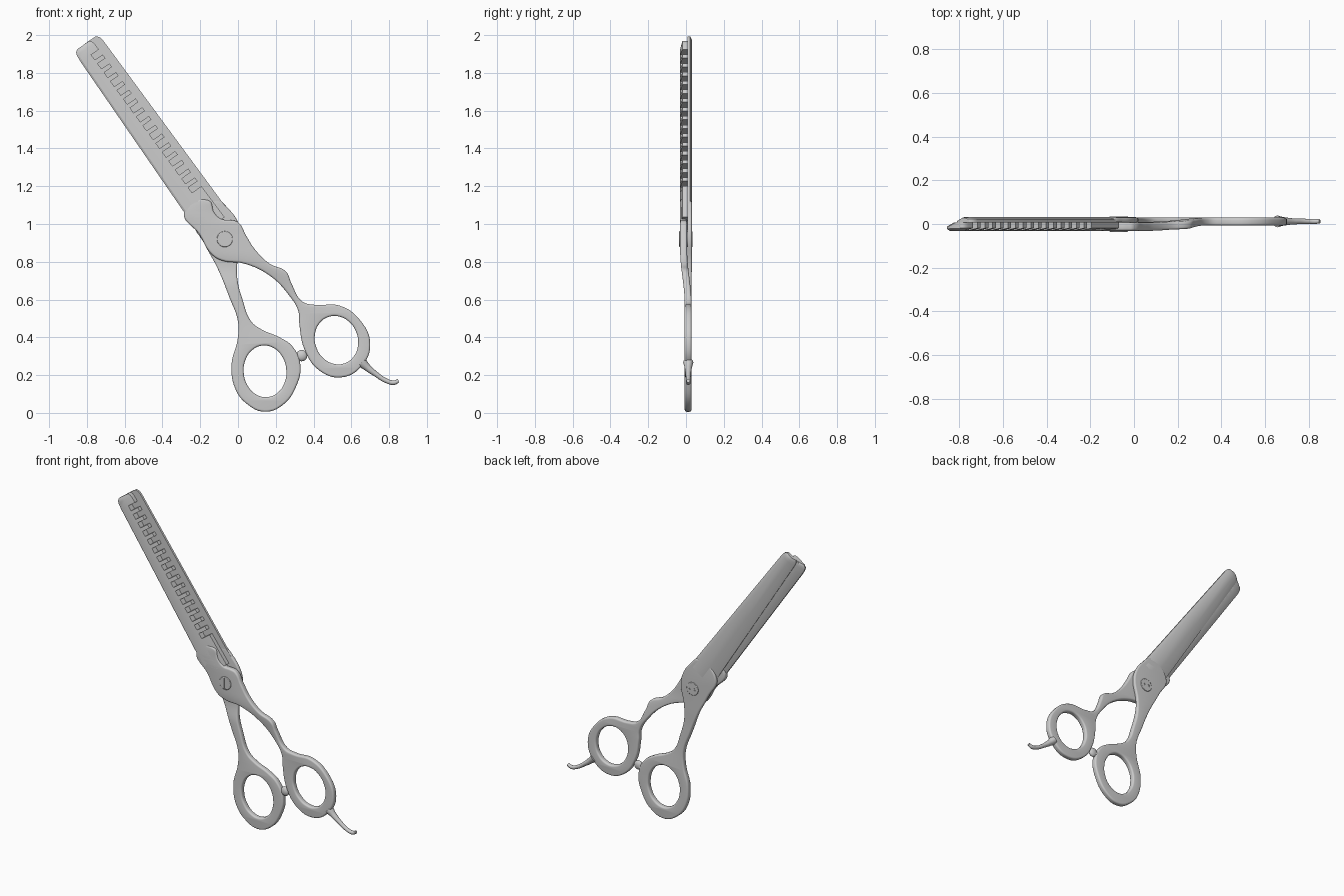
import bpy, bmesh, math
from mathutils import Vector

if "Cube" in bpy.data.objects:
    bpy.data.objects.remove(bpy.data.objects["Cube"])

U = Vector((-0.567, 0.824))      # along the blades, towards the tip
V = Vector((0.824, 0.567))       # across the blades, towards the right
S = Vector((-0.204, 0.944))      # spine start near the pivot
PIVOT = (-0.07, 0.92)


def finish(ob, angle=35):
    bpy.context.view_layer.objects.active = ob
    bpy.ops.object.select_all(action='DESELECT')
    ob.select_set(True)
    bpy.ops.object.shade_smooth_by_angle(angle=math.radians(angle))


def mesh_object(name, bm):
    bmesh.ops.remove_doubles(bm, verts=bm.verts, dist=0.0002)
    bmesh.ops.recalc_face_normals(bm, faces=bm.faces)
    me = bpy.data.meshes.new(name)
    bm.to_mesh(me)
    bm.free()
    ob = bpy.data.objects.new(name, me)
    bpy.context.collection.objects.link(ob)
    return ob


def mix(a, b, t):
    return a + (b - a) * t


def smooth(t):
    t = max(0.0, min(1.0, t))
    return t * t * (3 - 2 * t)


def ellipse(cx, cz, rx, rz, tilt, n=12):
    c, s = math.cos(tilt), math.sin(tilt)
    pts = []
    for i in range(n):
        a = math.tau * i / n
        x, z = rx * math.cos(a), rz * math.sin(a)
        pts.append((cx + x * c - z * s, cz + x * s + z * c))
    return pts


def handle(name, outline, hole, z_top, z_low, mid, half):
    """Filled outline with rounded rim, then bent in depth between z_top and z_low."""
    cu = bpy.data.curves.new(name, 'CURVE')
    cu.dimensions, cu.fill_mode = '2D', 'BOTH'
    cu.resolution_u = 6
    cu.extrude, cu.bevel_depth, cu.offset = 0.008, 0.011, -0.011
    cu.bevel_resolution = 3
    for pts in (outline, hole):
        sp = cu.splines.new('BEZIER')
        sp.bezier_points.add(len(pts) - 1)
        sp.use_cyclic_u = True
        for bp, p in zip(sp.bezier_points, pts):
            bp.co = (p[0], p[1], 0)
            bp.handle_left_type = bp.handle_right_type = 'AUTO'
    tmp = bpy.data.objects.new(name + "_curve", cu)
    bpy.context.collection.objects.link(tmp)
    dg = bpy.context.evaluated_depsgraph_get()
    me = bpy.data.meshes.new_from_object(tmp.evaluated_get(dg))
    bm = bmesh.new()
    bm.from_mesh(me)
    bpy.data.objects.remove(tmp)
    for v in bm.verts:
        x, z, d = v.co
        t = smooth((z_top - z) / (z_top - z_low))
        v.co = (x, mix(mid, 0.011, t) - d / 0.019 * mix(half, 0.018, t), z)
    finish(mesh_object(name, bm))


def loft(name, sections):
    """Each section is (s, [(w, y), ...]) along the blade axis."""
    bm = bmesh.new()
    rings = []
    for s, pts in sections:
        ring = []
        for w, y in pts:
            p = S + U * s + V * w
            ring.append(bm.verts.new((p.x, y, p.y)))
        rings.append(ring)
    n = len(rings[0])
    for a, b in zip(rings, rings[1:]):
        for i in range(n):
            bm.faces.new((a[i], a[(i + 1) % n], b[(i + 1) % n], b[i]))
    bm.faces.new(rings[0])
    bm.faces.new(rings[-1])
    finish(mesh_object(name, bm), 30)


# Front half: finger handle with its pivot plate
handle("finger_handle", [
    (-0.285, 1.066), (-0.155, 1.125), (-0.125, 1.06), (-0.087, 1.026), (-0.034, 1.02), (0, 1.01),
    (0.045, 0.935), (0.09, 0.865), (0.167, 0.79), (0.255, 0.747), (0.283, 0.685),
    (0.34, 0.59), (0.405, 0.572), (0.537, 0.568), (0.643, 0.495), (0.70, 0.362),
    (0.653, 0.246), (0.547, 0.188), (0.43, 0.225), (0.352, 0.336), (0.325, 0.468),
    (0.32, 0.537), (0.272, 0.62), (0.167, 0.727), (0.034, 0.79), (-0.087, 0.807),
    (-0.14, 0.84), (-0.204, 0.944)],
    ellipse(0.521, 0.385, 0.113, 0.13, math.radians(20)), 0.86, 0.58, -0.0125, 0.0185)

# Rear half: thumb handle with its pivot plate
handle("thumb_handle", [
    (-0.235, 1.03), (-0.11, 1.125), (-0.05, 1.08), (0, 1.01), (0.02, 0.93), (-0.003, 0.8),
    (-0.003, 0.706), (0.024, 0.6), (0.07, 0.484), (0.124, 0.442), (0.22, 0.4),
    (0.288, 0.352), (0.33, 0.257), (0.31, 0.145), (0.235, 0.04), (0.14, 0.006),
    (0.05, 0.045), (-0.013, 0.124), (-0.034, 0.257), (-0.002, 0.389), (0.0, 0.484),
    (-0.045, 0.61), (-0.108, 0.765), (-0.175, 0.89)],
    ellipse(0.143, 0.22, 0.113, 0.137, math.radians(5)), 0.79, 0.66, 0.019, 0.012)


# Front blade with comb teeth
def front_section(s, notch=False, inset0=0.0, inset1=0.0, thin=1.0):
    t = s / 1.15
    base, tip = mix(0.095, 0.062, t), mix(0.162, 0.115, t) - inset1
    if notch:
        tip = base + 0.004
    front = -0.031 * thin
    edge = mix(front, -0.019, 0.1 if notch else 1)
    return s, [(inset0, -0.025 * thin), (inset0 + 0.01, front), (base, front), (tip, edge),
               (tip, 0.007), (inset0 + 0.04, 0.007), (inset0, -0.012)]


secs = [front_section(s) for s in (0.0, 0.1)]
pitch, gap = 0.058, 0.034
for i in range(16):
    a = 0.205 + i * pitch
    secs += [front_section(a), front_section(a, True),
             front_section(a + gap, True), front_section(a + gap)]
secs += [front_section(1.148, inset0=0.003), front_section(1.163, False, 0.008, 0.004, 0.9),
         front_section(1.171, False, 0.016, 0.01, 0.78), front_section(1.175, False, 0.026, 0.018, 0.68)]
loft("toothed_blade", secs)


# Rear straight blade
def rear_section(s, i0=0.0, i1=0.0, back=0.031):
    t = s / 1.15
    e, sp = mix(0.018, 0.062, t) + i0, mix(0.199, 0.162, t) - i1
    m = mix(e, sp, 0.4)
    return s, [(e, 0.008), (e, 0.013), (m, back), (sp - 0.022, back), (sp, 0.022), (sp, 0.008)]


loft("straight_blade", [rear_section(s) for s in (0.02, 0.6, 1.14)] + [
    rear_section(1.158, 0.002, 0.004), rear_section(1.17, 0.006, 0.012, 0.029),
    rear_section(1.176, 0.012, 0.022, 0.027)])


# Pivot screw with front slot and two rear key holes
def cylinder(name, x, z, r, y0, y1, bevel=0.0):
    bpy.ops.mesh.primitive_cylinder_add(vertices=40, radius=r, depth=y1 - y0,
                                        location=(x, (y0 + y1) / 2, z), rotation=(math.pi / 2, 0, 0))
    ob = bpy.context.object
    ob.name = name
    if bevel:
        m = ob.modifiers.new("bevel", 'BEVEL')
        m.width, m.segments = bevel, 2
    return ob


px, pz = PIVOT
screw = cylinder("pivot_screw", px, pz, 0.042, -0.036, 0.035, 0.003)
bpy.ops.mesh.primitive_cube_add(size=1, location=(px, -0.037, pz))
slot = bpy.context.object
slot.name, slot.scale = "slot_cutter", (0.01, 0.01, 0.07)
cutters = [slot] + [cylinder("key_cutter", px + d, pz, 0.007, 0.029, 0.04) for d in (-0.018, 0.018)]
for c in cutters:
    m = screw.modifiers.new("cut", 'BOOLEAN')
    m.operation, m.object, m.solver = 'DIFFERENCE', c, 'EXACT'
    c.hide_render = True
    c.hide_set(True)
finish(screw)


# Finger rest and bumper as tapered tubes
def tube(name, pts, radii, depth):
    cu = bpy.data.curves.new(name, 'CURVE')
    cu.dimensions = '3D'
    cu.bevel_depth, cu.bevel_resolution, cu.use_fill_caps = depth, 4, True
    sp = cu.splines.new('BEZIER')
    sp.resolution_u = 8
    sp.bezier_points.add(len(pts) - 1)
    for bp, (x, z), r in zip(sp.bezier_points, pts, radii):
        bp.co, bp.radius = (x, 0.012, z), r
        bp.handle_left_type = bp.handle_right_type = 'AUTO'
    ob = bpy.data.objects.new(name, cu)
    bpy.context.collection.objects.link(ob)
    bpy.context.view_layer.objects.active = ob
    bpy.ops.object.select_all(action='DESELECT')
    ob.select_set(True)
    bpy.ops.object.convert(target='MESH')
    finish(bpy.context.object)


tube("finger_rest", [(0.655, 0.268), (0.685, 0.24), (0.73, 0.205), (0.785, 0.17), (0.825, 0.16), (0.85, 0.17)],
     [1.7, 1.2, 0.85, 0.75, 0.75, 0.6], 0.016)
tube("bumper_stem", [(0.295, 0.285), (0.335, 0.302)], [1, 1], 0.016)
bpy.ops.mesh.primitive_uv_sphere_add(segments=20, ring_count=12, radius=0.03, location=(0.337, 0.011, 0.303))
bumper = bpy.context.object
bumper.name, bumper.scale = "bumper", (1, 0.6, 1)
finish(bumper)
